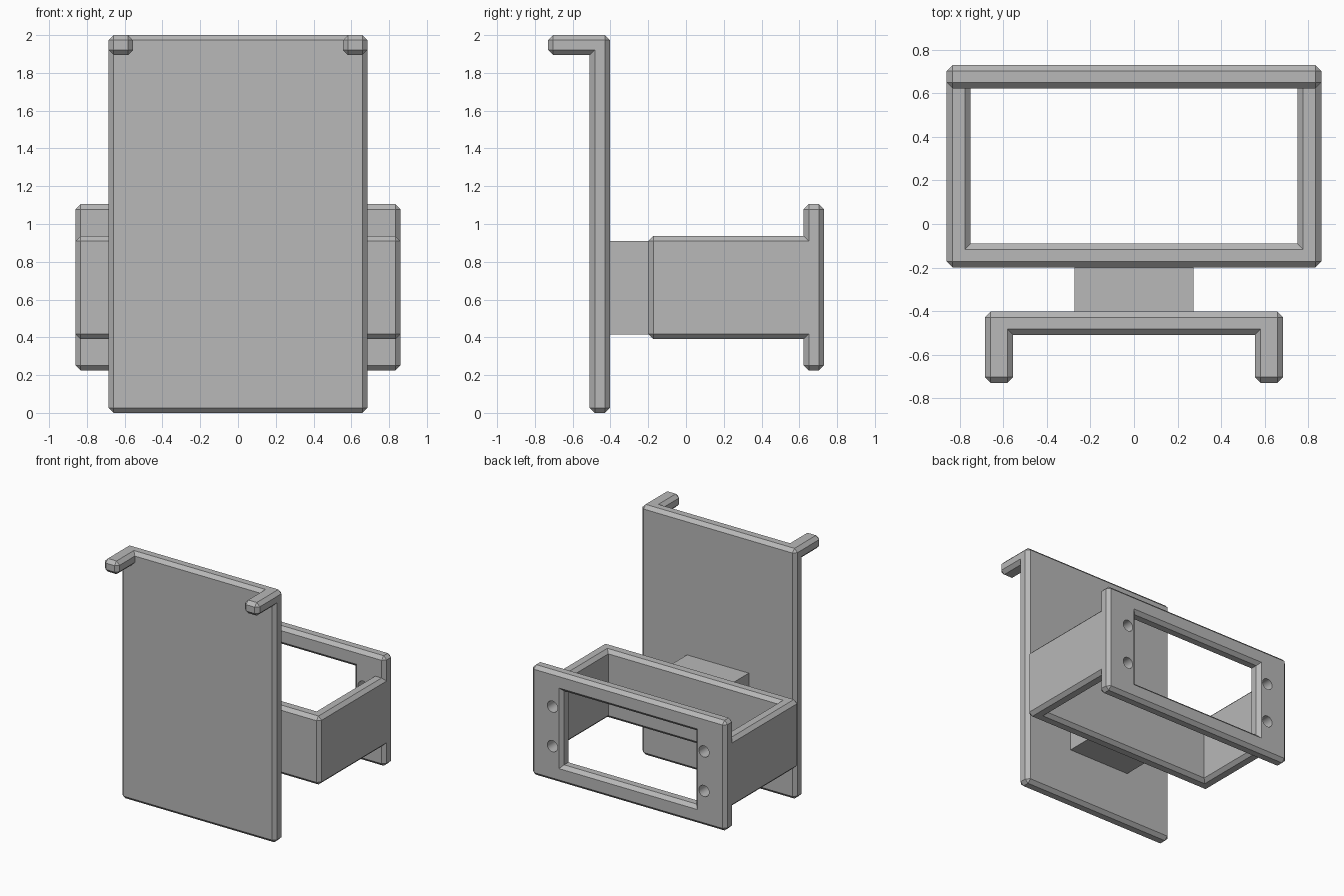
import bpy
import bmesh
from itertools import product
from mathutils import Matrix, Vector
from math import radians

cube = bpy.data.objects.get("Cube")
if cube:
    bpy.data.objects.remove(cube, do_unlink=True)

CHAMFER = 0.027

grey = bpy.data.materials.new("plain_grey")
grey.use_nodes = True
colour = (0.48, 0.48, 0.48, 1)
grey.diffuse_color = colour
for node in grey.node_tree.nodes:
    if node.type == 'BSDF_PRINCIPLED':
        node.inputs["Base Color"].default_value = colour


def finish(name, bm):
    mesh = bpy.data.meshes.new(name)
    bm.to_mesh(mesh)
    bm.free()
    mesh.materials.append(grey)
    obj = bpy.data.objects.new(name, mesh)
    bpy.context.collection.objects.link(obj)
    return obj


def block_solid(name, xs, ys, zs, filled, chamfer=CHAMFER):
    """Solid made of the filled cells of a grid, with chamfered outer edges."""
    cuts = (xs, ys, zs)
    cells = {c for c in product(*(range(len(k) - 1) for k in cuts)) if filled(*c)}
    bm = bmesh.new()
    verts = {}

    def corner(key):
        if key not in verts:
            verts[key] = bm.verts.new([cuts[a][key[a]] for a in range(3)])
        return verts[key]

    for cell in cells:
        for axis, side in product(range(3), (0, 1)):
            near = list(cell)
            near[axis] += 2 * side - 1
            if tuple(near) in cells:
                continue
            u, v = (axis + 1) % 3, (axis + 2) % 3
            loop = []
            for du, dv in ((0, 0), (1, 0), (1, 1), (0, 1)):
                key = list(cell)
                key[axis] += side
                key[u] += du
                key[v] += dv
                loop.append(corner(tuple(key)))
            bm.faces.new(loop if side else loop[::-1])
    bm.normal_update()
    if chamfer:
        sharp = [e for e in bm.edges if e.calc_face_angle_signed() > 0.5]
        bmesh.ops.bevel(bm, geom=sharp, offset=chamfer, segments=1,
                        affect='EDGES', profile=0.5, clamp_overlap=False)
    return finish(name, bm)


# Front panel with two hooks at its top corners
block_solid("hooked_panel",
            (-0.685, -0.555, 0.555, 0.685), (-0.73, -0.51, -0.403), (0, 1.895, 2),
            lambda i, j, k: j == 1 or (k == 1 and i != 1))

# Neck joining the panel to the holder
block_solid("neck", (-0.273, 0.273), (-0.43, -0.17), (0.415, 0.91),
            lambda i, j, k: True, chamfer=0)

# Holder walls, open at the top, bottom and back
block_solid("holder_walls",
            (-0.86, -0.75, 0.75, 0.86), (-0.2, -0.09, 0.68), (0.39, 0.937),
            lambda i, j, k: j == 0 or i != 1)

# Back plate with a window
plate = block_solid("back_plate",
                    (-0.86, -0.585, 0.585, 0.86), (0.623, 0.73),
                    (0.225, 0.37, 0.96, 1.105),
                    lambda i, j, k: not (i == 1 and k == 1))

# Screw holes through the back plate
bm = bmesh.new()
for x, z in product((-0.67, 0.67), (0.507, 0.823)):
    place = Matrix.Translation(Vector((x, 0.68, z))) @ Matrix.Rotation(radians(90), 4, 'X')
    bmesh.ops.create_cone(bm, cap_ends=True, segments=24, radius1=0.045,
                          radius2=0.045, depth=0.3, matrix=place)
cutter = finish("screw_hole_cutter", bm)
cutter.hide_render = True
cut = plate.modifiers.new("screw_holes", 'BOOLEAN')
cut.operation = 'DIFFERENCE'
cut.solver = 'EXACT'
cut.object = cutter
bpy.context.view_layer.objects.active = plate
bpy.ops.object.modifier_apply(modifier=cut.name)
bpy.data.objects.remove(cutter, do_unlink=True)

# Smooth only the round hole walls
bpy.ops.object.select_all(action='DESELECT')
plate.select_set(True)
bpy.ops.object.shade_smooth_by_angle(angle=radians(30))
